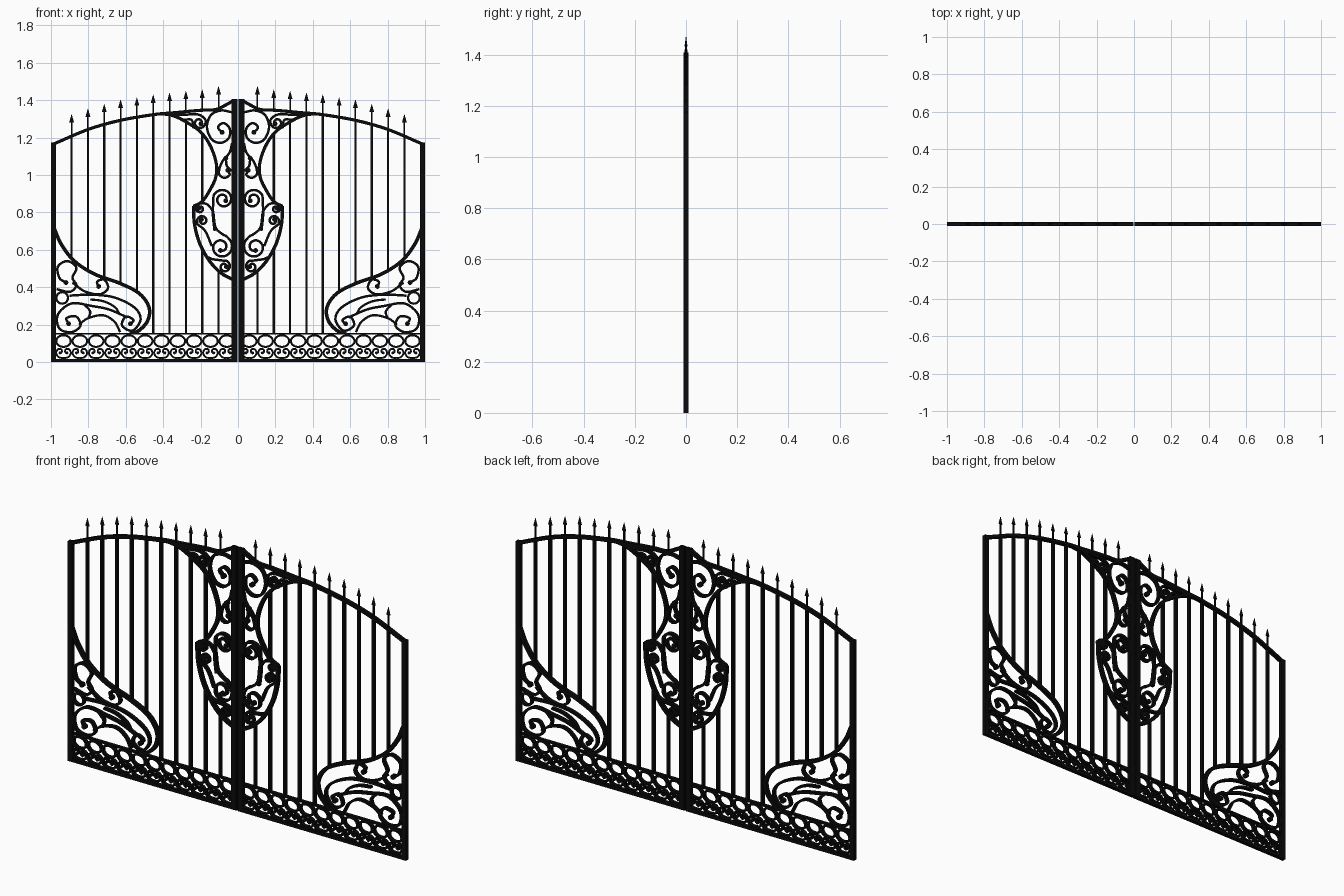
import bpy, bmesh, math
from mathutils import Vector, Matrix

black = bpy.data.materials.new("black_iron")
black.diffuse_color = (0.003, 0.003, 0.003, 1)


# Helpers: one leaf is drawn at +x, then mirrored
def finish(name, bm):
    bmesh.ops.recalc_face_normals(bm, faces=bm.faces)
    me = bpy.data.meshes.new(name)
    bm.to_mesh(me)
    bm.free()
    me.materials.append(black)
    ob = bpy.data.objects.new(name, me)
    bpy.context.collection.objects.link(ob)
    ob.modifiers.new("other_leaf", 'MIRROR').use_axis[0] = True
    bpy.context.view_layer.objects.active = ob
    ob.select_set(True)
    bpy.ops.object.shade_smooth_by_angle(angle=math.radians(40))
    ob.select_set(False)
    return ob


def box(bm, x0, x1, z0, z1, d):
    m = Matrix.Translation(((x0 + x1) / 2, 0, (z0 + z1) / 2)) @ Matrix.Diagonal((x1 - x0, d, z1 - z0, 1))
    bmesh.ops.create_cube(bm, size=1, matrix=m)


def smooth(pts, n=6):
    p = [Vector(q) for q in pts]
    p = [2 * p[0] - p[1]] + p + [2 * p[-1] - p[-2]]
    out = []
    for a, b, c, d in zip(p, p[1:], p[2:], p[3:]):
        for k in range(n):
            t = k / n
            out.append(0.5 * (2 * b + (c - a) * t + (2 * a - 5 * b + 4 * c - d) * t * t
                              + (3 * b - a - 3 * c + d) * t ** 3))
    return out + [p[-2]]


def ribbon(bm, path, w=0.013, d=0.02, closed=False):
    n, rings = len(path), []
    for i, p in enumerate(path):
        a = path[(i - 1) % n] if closed else path[max(i - 1, 0)]
        b = path[(i + 1) % n] if closed else path[min(i + 1, n - 1)]
        t = (b - a).normalized()
        s = Vector((-t.y, t.x)) * w / 2
        rings.append([bm.verts.new((p.x + e * s.x, y, p.y + e * s.y))
                      for e, y in ((1, -d / 2), (-1, -d / 2), (-1, d / 2), (1, d / 2))])
    for i in range(n if closed else n - 1):
        r, q = rings[i], rings[(i + 1) % n]
        for k in range(4):
            bm.faces.new((r[k], r[(k + 1) % 4], q[(k + 1) % 4], q[k]))
    if not closed:
        bm.faces.new(rings[0])
        bm.faces.new(rings[-1])


def ring(bm, cx, cz, rx, rz, w, n=24):
    ribbon(bm, [Vector((cx + rx * math.cos(k * math.tau / n), cz + rz * math.sin(k * math.tau / n)))
                for k in range(n)], w, closed=True)


def ball(bm, p, r, d=0.02):
    m = Matrix.Translation((p[0], 0, p[1])) @ Matrix.Rotation(math.pi / 2, 4, 'X')
    bmesh.ops.create_cone(bm, cap_ends=True, segments=12, radius1=r, radius2=r, depth=d, matrix=m)


def spiral(cx, cz, r, start, turns, end=0.3):
    n = max(4, int(abs(turns) * 9))
    return [(cx + r * (1 + (end - 1) * k / n) * math.cos(math.radians(start) + math.tau * turns * k / n),
             cz + r * (1 + (end - 1) * k / n) * math.sin(math.radians(start) + math.tau * turns * k / n))
            for k in range(n + 1)]


def scrolls(paths, w=0.013, knob=0.013):
    bm = bmesh.new()
    for p in paths:
        ribbon(bm, smooth(p), w)
        ball(bm, p[-1], knob)
    return bm


def height_at(path, x):
    for a, b in zip(path, path[1:]):
        if min(a.x, b.x) <= x <= max(a.x, b.x) and a.x != b.x:
            return a.y + (b.y - a.y) * (x - a.x) / (b.x - a.x)


# Posts
bm = bmesh.new()
box(bm, 0.003, 0.034, 0, 1.405, 0.021)
box(bm, 0.974, 1.0, 0, 1.175, 0.021)
finish("gate_posts", bm)

# Rails
bm = bmesh.new()
box(bm, 0.03, 0.98, 0, 0.016, 0.0205)
box(bm, 0.03, 0.98, 0.146, 0.154, 0.02)
finish("lower_rails", bm)

# Outline bands: top arch, waisted centre band, shield edge, corner band
arch = smooth([(0.02, 1.40), (0.07, 1.372), (0.12, 1.35), (0.2, 1.346), (0.34, 1.333), (0.45, 1.323),
               (0.63, 1.292), (0.8, 1.244), (0.985, 1.166)])
waist = smooth([(0.41, 1.328), (0.35, 1.318), (0.285, 1.288), (0.2, 1.23), (0.145, 1.15), (0.115, 1.055),
                (0.12, 0.985), (0.15, 0.92), (0.19, 0.86), (0.238, 0.832)])
shield = smooth([(0.238, 0.835), (0.232, 0.735), (0.203, 0.63), (0.15, 0.537), (0.088, 0.474), (0.025, 0.44)])
corner = smooth([(0.985, 0.72), (0.945, 0.63), (0.875, 0.54), (0.767, 0.47), (0.634, 0.422), (0.527, 0.366),
                 (0.475, 0.29), (0.485, 0.217), (0.537, 0.163), (0.58, 0.155)])
for name, path, w in (("top_arch", arch, 0.017), ("centre_waist_band", waist, 0.017),
                      ("shield_band", shield, 0.018), ("corner_band", corner, 0.019)):
    bm = bmesh.new()
    ribbon(bm, path, w, 0.0205)
    finish(name, bm)

# Vertical bars and spear tips
tips = [1.475, 1.457, 1.45, 1.44, 1.43, 1.415, 1.403, 1.38, 1.355, 1.325]
bars, spears = bmesh.new(), bmesh.new()
for i, tip in enumerate(tips):
    x = 0.104 + 0.0873 * i
    top = height_at(arch, x)
    low = height_at(corner, x) if i >= 5 else 0.15
    spans = [(low, top)]
    if i == 0:
        spans = [(0.15, height_at(shield, x))]
    elif i == 1:
        spans = [(0.15, height_at(shield, x)), (0.86, height_at(waist, x))]
    elif i < 4:
        spans = [(0.15, height_at(waist, x) or top)]
    for a, b in spans:
        box(bars, x - 0.006, x + 0.006, a, b, 0.019)
    box(spears, x - 0.004, x + 0.004, top, tip - 0.035, 0.008)
    m = Matrix.Translation((x, 0, tip - 0.022)) @ Matrix.Diagonal((1, 0.45, 1, 1))
    bmesh.ops.create_cone(spears, cap_ends=True, segments=8, radius1=0.013, radius2=0.0005, depth=0.044, matrix=m)
finish("vertical_bars", bars)
finish("spear_tips", spears)

# Bottom frieze: oval rings over curled hearts
bm = bmesh.new()
for i in range(11):
    x = 0.06 + 0.0873 * i
    ring(bm, x, 0.112, 0.039, 0.031, 0.011)
    for s in (1, -1):
        half = [(x, 0.021), (x + s * 0.025, 0.026), (x + s * 0.039, 0.047), (x + s * 0.03, 0.068),
                (x + s * 0.012, 0.068), (x + s * 0.009, 0.053), (x + s * 0.018, 0.049)]
        ribbon(bm, smooth(half, 4), 0.01)
        ball(bm, half[-1], 0.008)
finish("bottom_frieze", bm)

# Scrollwork between arch and waist
bm = scrolls([
    [(0.03, 1.335), (0.09, 1.345), (0.145, 1.32), (0.166, 1.255), (0.14, 1.19), (0.09, 1.172), (0.048, 1.2),
     (0.045, 1.25), (0.078, 1.278), (0.107, 1.255), (0.085, 1.228)],
    [(0.36, 1.325), (0.29, 1.322), (0.22, 1.325)] + spiral(0.207, 1.28, 0.036, 140, 1.2),
    [(0.29, 1.295), (0.25, 1.295), (0.235, 1.26)],
    [(0.032, 1.17), (0.045, 1.12), (0.085, 1.07), (0.102, 1.01), (0.075, 0.985), (0.045, 1.0), (0.055, 1.025)],
    [(0.035, 1.02), (0.06, 1.05), (0.065, 1.09)],
])
finish("upper_scrolls", bm)

# Scrollwork inside the shield
bm = scrolls([
    [(0.125, 0.70), (0.134, 0.78), (0.132, 0.86)] + spiral(0.08, 0.87, 0.054, 30, 1.5),
    [(0.132, 0.8), (0.12, 0.72), (0.085, 0.685)] + spiral(0.09, 0.615, 0.063, 120, 1.45),
    [(0.14, 0.62), (0.175, 0.7), (0.215, 0.735)] + spiral(0.19, 0.755, 0.03, -20, 1.2),
    [(0.13, 0.8), (0.16, 0.84), (0.195, 0.85)] + spiral(0.202, 0.82, 0.025, 60, -1.1),
    [(0.16, 0.56), (0.135, 0.55), (0.1, 0.545)] + spiral(0.073, 0.51, 0.035, 70, 1.3),
])
finish("shield_scrolls", bm)

# Scrollwork in the lower outer corner
bm = scrolls([
    [(0.97, 0.39), (0.9, 0.375), (0.864, 0.41), (0.885, 0.45), (0.864, 0.505), (0.912, 0.54), (0.963, 0.51),
     (0.955, 0.45), (0.92, 0.425)],
    [(0.885, 0.425), (0.82, 0.378), (0.74, 0.362), (0.695, 0.395), (0.715, 0.44), (0.753, 0.43), (0.745, 0.404)],
    [(0.591, 0.238), (0.687, 0.28), (0.783, 0.3), (0.89, 0.313), (0.963, 0.254), (0.955, 0.179), (0.89, 0.16),
     (0.842, 0.195), (0.865, 0.243), (0.917, 0.235), (0.906, 0.205)],
    [(0.9, 0.355), (0.783, 0.36), (0.66, 0.345), (0.553, 0.291), (0.521, 0.227), (0.564, 0.168), (0.62, 0.195),
     (0.6, 0.243), (0.559, 0.225), (0.575, 0.205)],
])
for p in ([(0.79, 0.335), (0.72, 0.325), (0.66, 0.295), (0.635, 0.26)],
          [(0.85, 0.2), (0.8, 0.235), (0.72, 0.25), (0.66, 0.215), (0.63, 0.16)],
          [(0.82, 0.305), (0.79, 0.27), (0.8, 0.235)]):
    ribbon(bm, smooth(p), 0.012)
ring(bm, 0.94, 0.343, 0.031, 0.031, 0.012)
finish("corner_scrolls", bm)
